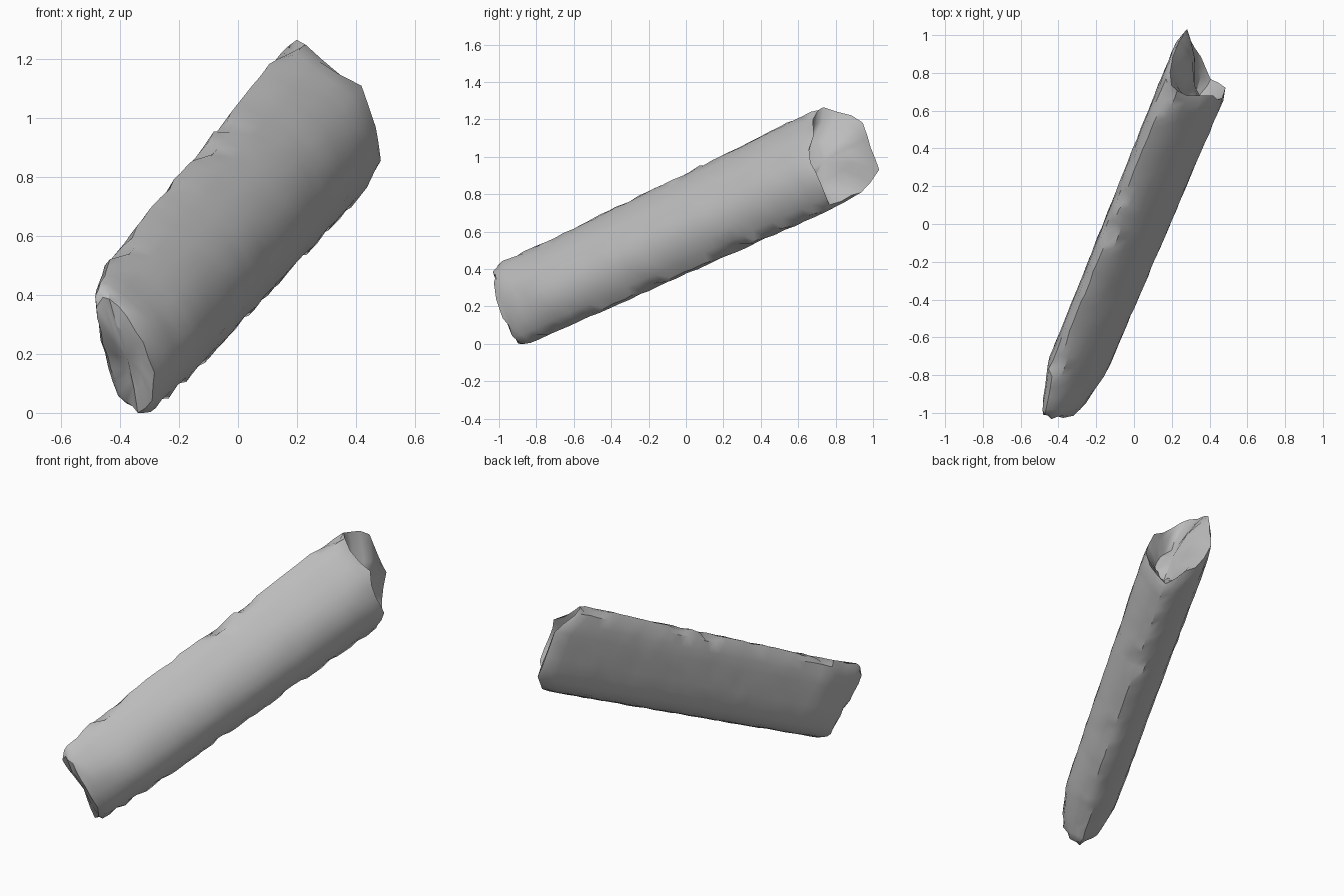
import bpy
import bmesh
import math
import random
from mathutils import Vector

random.seed(7)

old = bpy.data.objects.get("Cube")
if old:
    bpy.data.objects.remove(old, do_unlink=True)

# Stone colour
stone = bpy.data.materials.new("grey_stone")
stone.use_nodes = True
GREY = (0.5, 0.5, 0.5, 1)
stone.diffuse_color = GREY
stone.node_tree.nodes["Principled BSDF"].inputs["Base Color"].default_value = GREY

# Frame of the leaning bar: along its length, across it, and up its width
centre = Vector((0, -0.04, 0.615))
along = Vector((0.74, 1.78, 0.83)).normalized()
across = along.cross(Vector((0, 0, 1))).normalized()
up = across.cross(along)

# Cross-section: gently bowed back, ridged front, sharp top and bottom edges
section = [Vector(p) for p in (
    (-0.14, 0.285), (-0.03, 0.235), (0.09, 0.13), (0.145, 0.0),
    (0.13, -0.13), (0.05, -0.245), (-0.05, -0.235), (-0.145, -0.19),
    (-0.185, -0.08), (-0.19, 0.06), (-0.185, 0.19))]
n = len(section)
outline = []
for i, p in enumerate(section):
    a, q, b = section[i - 1], section[(i + 1) % n], section[(i + 2) % n]
    outline += [p, (9 * (p + q) - a - b) / 16]
TOP, BOTTOM = 0, 10
COUNT = len(outline)
RINGS = 30


def front_end(p):
    """The lower back corner of the front end is cut away."""
    return -1.06 + 0.8 * max(0, -p.x) * max(0, 0.2 - p.y)


def back_end(p):
    """The back end slants across and is rounded at top and bottom."""
    return 1.03 - 0.7 * p.x - 0.8 * max(0, abs(p.y) - 0.14)


bm = bmesh.new()


def ring(t, scale, push=0.0, rough=0.003, chips=True):
    """One loop of the bar at fraction t of its length."""
    verts = []
    for i, p in enumerate(outline):
        s = front_end(p) * (1 - t) + back_end(p) * t + push
        k = scale * (0.97 + 0.07 * s)
        if chips and i in (TOP, BOTTOM):
            k *= 1 - random.choice((0, 0, 0.04, 0.12)) * random.random()
            s += random.uniform(-0.02, 0.02)
        thin = k * (1 - 1.4 * max(0, -0.8 - s))
        wob = Vector([random.uniform(-rough, rough) for _ in range(3)])
        verts.append(bm.verts.new(
            centre + along * s + across * p.x * thin + up * p.y * k + wob))
    return verts


# Front cap, body with chipped edges, then the hollow broken back cap
loops = [ring(0, 0.5, -0.005, 0.003, False), ring(0, 0.88, 0, 0.008, False),
         ring(0, 0.96, 0.02, 0.006)]
loops += [ring(0.03 + 0.92 * j / RINGS, 1) for j in range(RINGS + 1)]
loops += [ring(1, 0.99, -0.04, 0.005), ring(1, 0.94, 0, 0.01, False),
          ring(1, 0.75, -0.03, 0.008, False),
          ring(1, 0.4, -0.09, 0.004, False)]

for lo, hi in zip(loops, loops[1:]):
    for i in range(COUNT):
        j = (i + 1) % COUNT
        bm.faces.new((lo[i], lo[j], hi[j], hi[i]))

for loop in (loops[0], loops[-1]):
    mid = bm.verts.new(sum((v.co for v in loop), Vector()) / COUNT)
    for i in range(COUNT):
        bm.faces.new((loop[i], loop[(i + 1) % COUNT], mid))

bmesh.ops.recalc_face_normals(bm, faces=bm.faces)

# Rest the bar on the ground, centred
low = Vector([min(v.co[a] for v in bm.verts) for a in range(3)])
high = Vector([max(v.co[a] for v in bm.verts) for a in range(3)])
base = Vector(((low.x + high.x) / 2, (low.y + high.y) / 2, low.z))
for v in bm.verts:
    v.co -= base

mesh = bpy.data.meshes.new("stone_bar")
bm.to_mesh(mesh)
bm.free()
mesh.materials.append(stone)
bar = bpy.data.objects.new("stone_bar", mesh)
bpy.context.collection.objects.link(bar)

# Smooth faces with crisp chipped edges
bpy.ops.object.select_all(action="DESELECT")
bar.select_set(True)
bpy.context.view_layer.objects.active = bar
bpy.ops.object.shade_smooth_by_angle(angle=math.radians(35))
